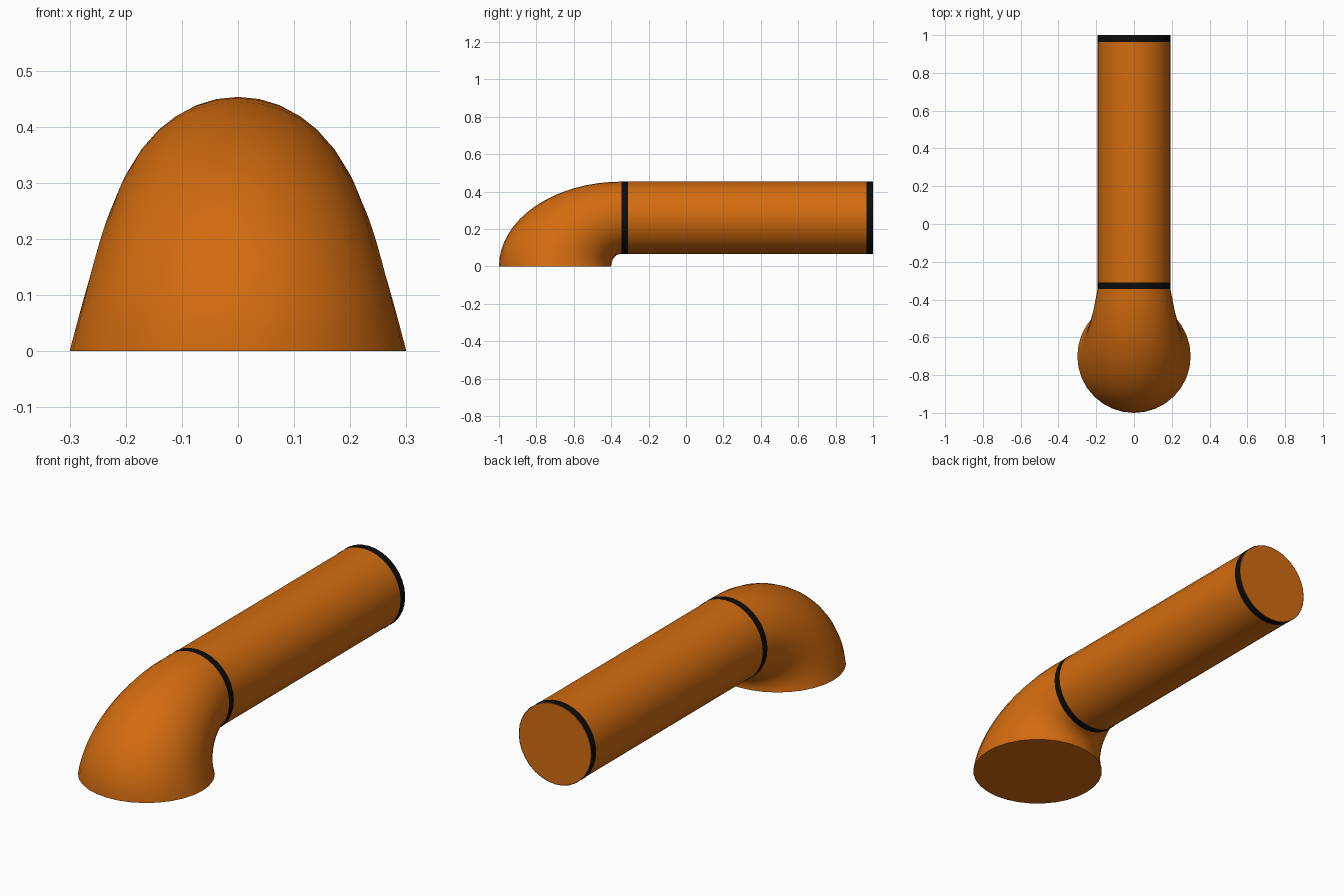
import bpy
import bmesh
from math import sin, cos, pi, radians

default = bpy.data.objects.get("Cube")
if default:
    bpy.data.objects.remove(default, do_unlink=True)

SIDES = 32
PIPE_R, PIPE_Z = 0.193, 0.26
BASE_R, BASE_Y = 0.3, -0.7
NECK_Y, END_Y = -0.345, 1.0
BAND = 0.036


def material(name, rgb):
    m = bpy.data.materials.new(name)
    m.use_nodes = True
    m.diffuse_color = (*rgb, 1)
    m.node_tree.nodes["Principled BSDF"].inputs["Base Color"].default_value = (*rgb, 1)
    return m


orange = material("orange", (0.65, 0.15, 0.005))
black = material("black", (0.004, 0.004, 0.004))


def loft(name, sections, mat, cap_first=False, cap_last=False):
    """Skin round sections given as (y, z, half width, lengthwise half axis dy, dz)."""
    bm = bmesh.new()
    rings = []
    for y, z, r, dy, dz in sections:
        ring = []
        for i in range(SIDES):
            a = 2 * pi * i / SIDES
            ring.append(bm.verts.new((r * sin(a), y + dy * cos(a), z + dz * cos(a))))
        rings.append(ring)
    for a, b in zip(rings, rings[1:]):
        for i in range(SIDES):
            j = (i + 1) % SIDES
            bm.faces.new((a[i], b[i], b[j], a[j]))
    # Outward winding for sections that run towards +y
    if cap_first:
        bm.faces.new(rings[0])
    if cap_last:
        bm.faces.new(rings[-1][::-1])
    for f in bm.faces:
        f.smooth = True
    mesh = bpy.data.meshes.new(name)
    bm.normal_update()
    bm.to_mesh(mesh)
    bm.free()
    mesh.materials.append(mat)
    mesh.set_sharp_from_angle(angle=radians(40))
    obj = bpy.data.objects.new(name, mesh)
    bpy.context.collection.objects.link(obj)
    return obj


def straight(name, y0, y1, r, mat, **caps):
    return loft(name, [(y, PIPE_Z, r, 0, r) for y in (y0, y1)], mat, **caps)


# Elbow: sections swing from the flat base up to the pipe, between two elliptic arcs
elbow = []
STEPS = 16
for k in range(STEPS + 1):
    f = k / STEPS
    c, s = cos(f * pi / 2), sin(f * pi / 2)
    outer_y = NECK_Y - (NECK_Y - BASE_Y + BASE_R) * c
    inner_y = NECK_Y - (NECK_Y - BASE_Y - BASE_R) * c
    outer_z, inner_z = (PIPE_Z + PIPE_R) * s, (PIPE_Z - PIPE_R) * s
    width = BASE_R + (PIPE_R - BASE_R) * f
    elbow.append(((outer_y + inner_y) / 2, (outer_z + inner_z) / 2, width,
                  (outer_y - inner_y) / 2, (outer_z - inner_z) / 2))
loft("elbow", elbow, orange, cap_first=True)

# Straight pipe with a closed end
straight("pipe", NECK_Y, END_Y, PIPE_R, orange, cap_last=True)

# Thin black seam bands
for name, y in (("neck_band", NECK_Y), ("end_band", END_Y - BAND)):
    straight(name, y, y + BAND, PIPE_R + 0.0015, black)
